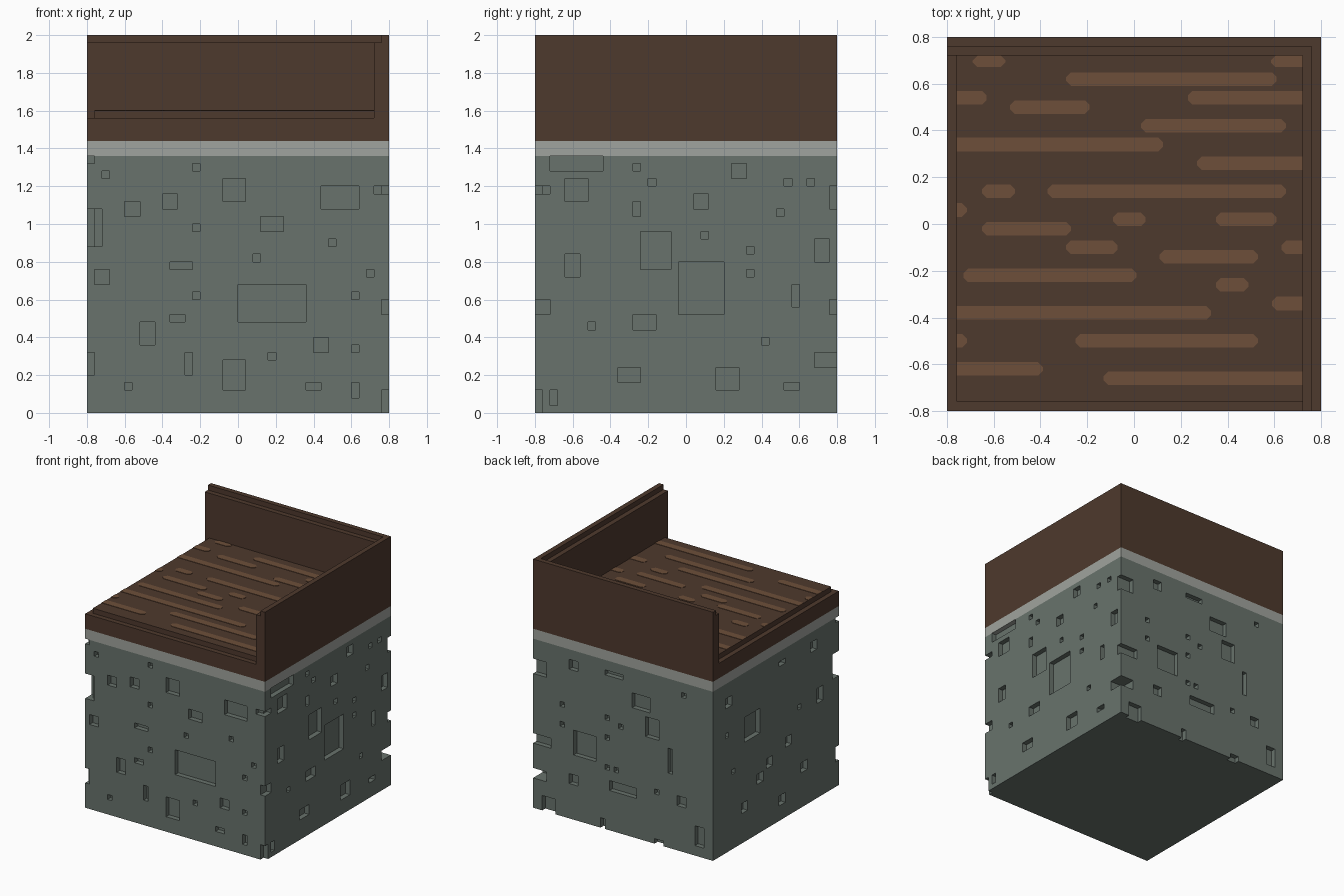
import bpy, bmesh

if "Cube" in bpy.data.objects:
    bpy.data.objects.remove(bpy.data.objects["Cube"], do_unlink=True)

U = 0.04  # block unit


def material(name, rgb):
    m = bpy.data.materials.new(name)
    m.use_nodes = True
    m.diffuse_color = (*rgb, 1)
    m.node_tree.nodes["Principled BSDF"].inputs["Base Color"].default_value = (*rgb, 1)
    return m


STONE = material("grey green stone", (0.138, 0.171, 0.150))
TRIM = material("pale stone", (0.352, 0.371, 0.342))
WOOD = material("dark wood", (0.076, 0.041, 0.026))
GRAIN = material("light wood", (0.153, 0.078, 0.042))


def finish(name, bm, mat):
    bmesh.ops.recalc_face_normals(bm, faces=bm.faces)
    me = bpy.data.meshes.new(name)
    bm.to_mesh(me)
    bm.free()
    me.materials.append(mat)
    ob = bpy.data.objects.new(name, me)
    bpy.context.collection.objects.link(ob)
    return ob


def prism(bm, outline, z0, z1):
    f = bm.faces.new([bm.verts.new((x, y, z0)) for x, y in outline])
    top = bmesh.ops.extrude_face_region(bm, geom=[f])["geom"]
    for v in top:
        if isinstance(v, bmesh.types.BMVert):
            v.co.z = z1


def box(name, x0, x1, y0, y1, z0, z1, mat):
    bm = bmesh.new()
    prism(bm, [(x0, y0), (x1, y0), (x1, y1), (x0, y1)], z0, z1)
    return finish(name, bm, mat)


# Pits in each wall: (start, end, bottom, top) in hundredths along the wall
front_pits = [
    (-80, -76, 132, 136), (-72, -68, 124, 128), (-80, -72, 88, 108), (-60, -52, 104, 112),
    (-40, -32, 108, 116), (-24, -20, 128, 132), (-8, 4, 112, 124), (-24, -20, 96, 100),
    (12, 24, 96, 104), (44, 64, 108, 120), (72, 80, 116, 120), (48, 52, 88, 92),
    (8, 12, 80, 84), (-36, -24, 76, 80), (-76, -68, 68, 76), (-24, -20, 60, 64),
    (0, 36, 48, 68), (68, 72, 72, 76), (60, 64, 60, 64), (76, 80, 52, 60),
    (-36, -28, 48, 52), (-52, -44, 36, 48), (-28, -24, 20, 32), (-80, -76, 20, 32),
    (16, 20, 28, 32), (40, 48, 32, 40), (60, 64, 32, 36), (-8, 4, 12, 28),
    (-60, -56, 12, 16), (36, 44, 12, 16), (60, 64, 8, 16), (76, 80, 0, 12)]
left_pits = [
    (-72, -44, 128, 136), (-28, -24, 128, 132), (-20, -16, 120, 124), (24, 32, 124, 132),
    (52, 56, 120, 124), (64, 68, 120, 124), (-64, -52, 112, 124), (-80, -72, 116, 120),
    (-28, -24, 104, 112), (4, 12, 108, 116), (48, 52, 104, 108), (76, 80, 108, 120),
    (8, 12, 92, 96), (-24, -8, 76, 96), (32, 36, 84, 88), (68, 76, 80, 92),
    (-64, -56, 72, 84), (-4, 20, 52, 80), (32, 36, 72, 76), (56, 60, 56, 68),
    (-80, -72, 52, 60), (-52, -48, 44, 48), (-28, -16, 44, 52), (40, 44, 36, 40),
    (68, 80, 24, 32), (-36, -24, 16, 24), (16, 28, 12, 24), (52, 60, 12, 16),
    (-72, -68, 4, 12), (76, 80, 52, 60)]
back_pits = [
    (0, 16, 124, 128), (-24, -8, 104, 116), (-32, -20, 84, 100), (24, 44, 52, 72),
    (-44, -40, 60, 80), (-12, 12, 32, 40), (-72, -64, 8, 24), (40, 48, 120, 128),
    (64, 80, 52, 60), (16, 20, 0, 8), (-36, -28, 0, 4), (60, 72, 0, 12),
    (68, 80, 108, 120), (52, 56, 88, 92), (52, 56, 72, 76), (12, 16, 88, 92),
    (0, 4, 84, 88), (12, 16, 72, 76), (12, 16, 48, 52), (4, 8, 48, 52),
    (40, 48, 28, 36), (-32, -28, 40, 44), (-56, -48, 36, 44), (-56, -52, 124, 128)]
right_pits = [
    (20, 40, 80, 100), (-12, -4, 124, 128), (-52, -44, 120, 128), (56, 64, 116, 124),
    (60, 64, 92, 96), (4, 12, 48, 56), (-20, -12, 56, 64), (16, 24, 40, 48),
    (-40, -32, 28, 36), (-60, -52, 76, 88), (-12, -4, 12, 20), (36, 44, 24, 32),
    (52, 56, 60, 64), (-32, -28, 80, 84), (-80, -72, 88, 108), (-80, -76, 20, 32)]

# Stone body carved block by block, one unit deep
N, H = 40, 34
solid = {(i, j, k) for i in range(N) for j in range(N) for k in range(H)}
walls = ((front_pits, lambda a, k: (a, 0, k)), (left_pits, lambda a, k: (N - 1, a, k)),
         (back_pits, lambda a, k: (a, N - 1, k)), (right_pits, lambda a, k: (0, a, k)))
for pits, cell in walls:
    for a0, a1, z0, z1 in pits:
        for a in range((a0 + 80) // 4, (a1 + 80) // 4):
            for k in range(z0 // 4, z1 // 4):
                solid.discard(cell(a, k))
# Deeper bite out of the back corner
solid -= {(i, j, k) for i in range(37, N) for j in range(37, N) for k in (6, 7)}

bm = bmesh.new()
verts = {}


def corner(p):
    if p not in verts:
        verts[p] = bm.verts.new((p[0] * U - 0.8, p[1] * U - 0.8, p[2] * U))
    return verts[p]


for c in solid:
    for axis in range(3):
        for side in (0, 1):
            n = list(c)
            n[axis] += 2 * side - 1
            if tuple(n) in solid:
                continue
            quad = []
            for s, t in ((0, 0), (1, 0), (1, 1), (0, 1)):
                p = list(c)
                p[axis] += side
                p[(axis + 1) % 3] += s
                p[(axis + 2) % 3] += t
                quad.append(corner(tuple(p)))
            bm.faces.new(quad if side else quad[::-1])
bmesh.ops.dissolve_limit(bm, angle_limit=0.01, verts=bm.verts, edges=bm.edges)
bmesh.ops.triangulate(bm, faces=[f for f in bm.faces if len(f.verts) > 4])
finish("stone_body", bm, STONE)

# Trim band, deck and stepped walls
box("trim_band", -0.8, 0.8, -0.8, 0.8, 1.36, 1.44, TRIM)
box("deck_base", -0.8, 0.8, -0.8, 0.8, 1.44, 1.56, WOOD)
box("deck_floor", -0.76, 0.72, -0.76, 0.72, 1.56, 1.6, WOOD)
box("side_wall_inner", 0.72, 0.76, -0.8, 0.76, 1.56, 1.96, WOOD)
box("side_wall_outer", 0.76, 0.8, -0.8, 0.8, 1.56, 2.0, WOOD)
box("back_wall_inner", -0.8, 0.72, 0.72, 0.76, 1.56, 1.96, WOOD)
box("back_wall_outer", -0.8, 0.76, 0.76, 0.8, 1.56, 2.0, WOOD)

# Wood grain streaks: (centre y, start x, end x)
streaks = [
    (0.70, -0.69, -0.55), (0.70, 0.585, 0.72), (0.62, -0.29, 0.61), (0.54, -0.76, -0.63),
    (0.54, 0.23, 0.72), (0.50, -0.53, -0.19), (0.42, 0.03, 0.65), (0.34, -0.76, 0.125),
    (0.26, 0.27, 0.72), (0.14, -0.65, -0.51), (0.14, -0.37, 0.65), (0.06, -0.76, -0.715),
    (0.02, -0.09, 0.05), (0.02, 0.35, 0.61), (-0.02, -0.65, -0.27), (-0.10, -0.29, -0.07),
    (-0.10, 0.63, 0.72), (-0.14, 0.11, 0.53), (-0.22, -0.73, 0.01), (-0.26, 0.35, 0.49),
    (-0.34, 0.59, 0.72), (-0.38, -0.76, 0.33), (-0.50, -0.76, -0.715), (-0.50, -0.25, 0.53),
    (-0.62, -0.76, -0.39), (-0.66, -0.13, 0.72)]
bm = bmesh.new()
for y, x0, x1 in streaks:
    lo, hi = y - 0.029, min(y + 0.029, 0.72)
    c0 = 0.0 if x0 <= -0.76 else 0.02   # cut flat where a streak meets the edge
    c1 = 0.0 if x1 >= 0.72 else 0.02
    left = [(x0 + c0, hi), (x0, hi - c0), (x0, lo + c0), (x0 + c0, lo)]
    right = [(x1 - c1, lo), (x1, lo + c1), (x1, hi - c1), (x1 - c1, hi)]
    prism(bm, list(dict.fromkeys(left + right)), 1.599, 1.603)
finish("grain_streaks", bm, GRAIN)
